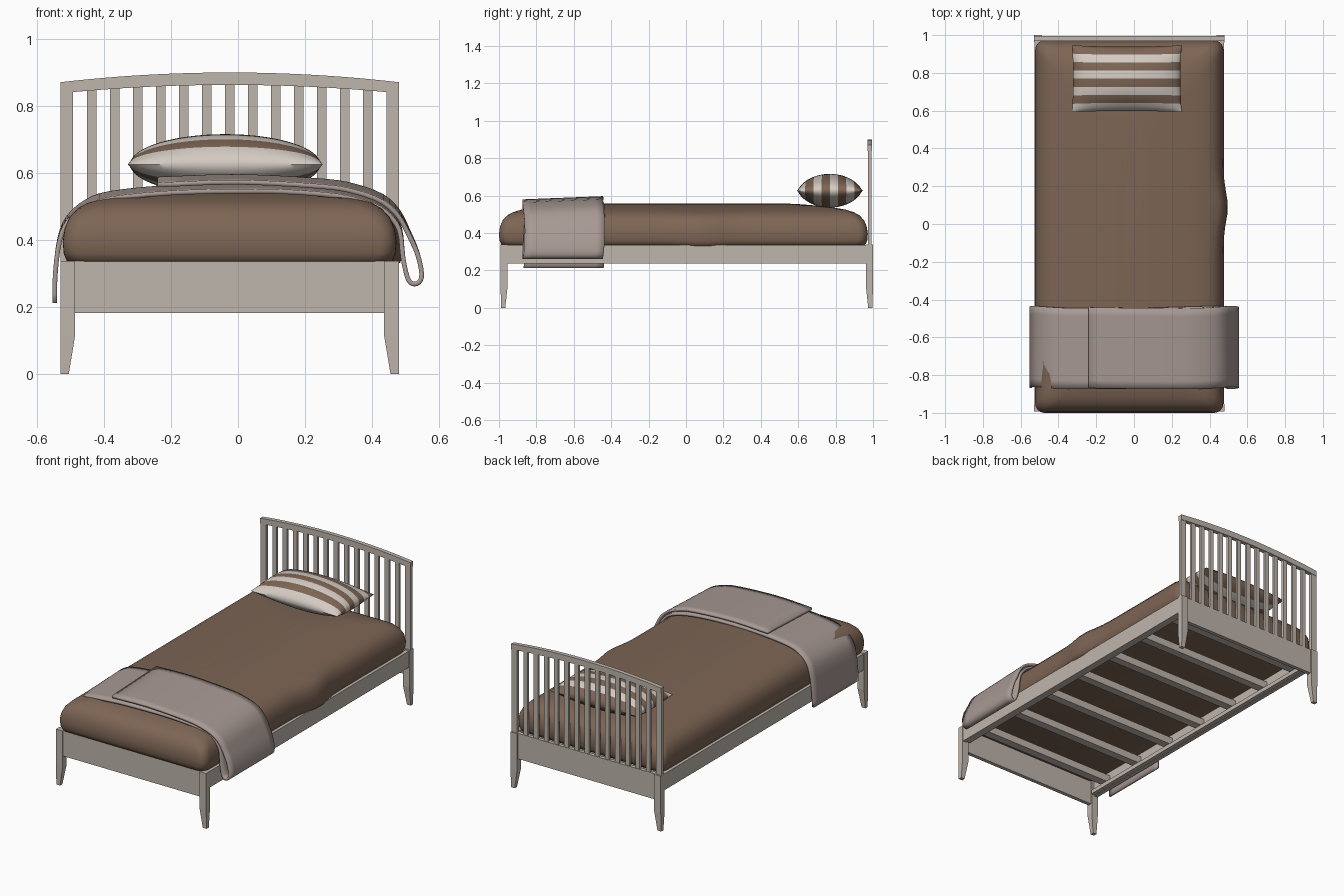
import bpy, bmesh, math
from mathutils import Vector

if "Cube" in bpy.data.objects:
    bpy.data.objects.remove(bpy.data.objects["Cube"])


def material(name, rgb):
    m = bpy.data.materials.new(name)
    m.diffuse_color = (*rgb, 1)
    m.use_nodes = True
    m.node_tree.nodes["Principled BSDF"].inputs["Base Color"].default_value = m.diffuse_color
    return m


WOOD = material("pale wood", (0.52, 0.465, 0.415))
BROWN = material("brown bedding", (0.205, 0.13, 0.09))
BLANKET = material("mauve blanket", (0.39, 0.32, 0.295))
CREAM = material("cream stripe", (0.66, 0.60, 0.545))
CX = -0.025          # centre of the bed frame
HALF = 0.505         # half width of the frame


def make(name, verts, faces, mats, smooth=None):
    me = bpy.data.meshes.new(name)
    me.from_pydata([tuple(v) for v in verts], [], faces)
    for m in mats:
        me.materials.append(m)
    bm = bmesh.new()
    bm.from_mesh(me)
    bmesh.ops.recalc_face_normals(bm, faces=bm.faces)
    bm.to_mesh(me)
    bm.free()
    ob = bpy.data.objects.new(name, me)
    bpy.context.collection.objects.link(ob)
    if smooth:
        bpy.ops.object.select_all(action='DESELECT')
        ob.select_set(True)
        bpy.context.view_layer.objects.active = ob
        bpy.ops.object.shade_smooth_by_angle(angle=math.radians(smooth))
    return ob


def loft(name, rings, mats, smooth=None):
    """Join closed rings of equal length and cap both ends."""
    n = len(rings[0])
    verts = [p for r in rings for p in r]
    faces = [(i * n + j, i * n + (j + 1) % n, (i + 1) * n + (j + 1) % n, (i + 1) * n + j)
             for i in range(len(rings) - 1) for j in range(n)]
    faces += [tuple(range(n))[::-1], tuple(range(len(verts) - n, len(verts)))]
    return make(name, verts, faces, mats, smooth)


def rect(x0, x1, y0, y1, z):
    return [(x0, y0, z), (x1, y0, z), (x1, y1, z), (x0, y1, z)]


def box(name, x0, x1, y0, y1, z0, z1):
    return loft(name, [rect(x0, x1, y0, y1, z0), rect(x0, x1, y0, y1, z1)], [WOOD])


# Tapered legs, side rails with slat ledges, headboard posts
for s, side in ((-1, "left"), (1, "right")):
    def span(a, b):
        return sorted((CX + s * a, CX + s * b))
    for t, end in ((-1, "front"), (1, "back")):
        def depth(a, b):
            o = -0.992 if t < 0 else 1.0
            return sorted((o - t * a, o - t * b))
        loft(f"{end}_{side}_leg", [
            rect(*span(HALF, HALF - 0.025), *depth(0.004, 0.026), 0),
            rect(*span(HALF, HALF - 0.044), *depth(0, 0.038), 0.115),
            rect(*span(HALF, HALF - 0.044), *depth(0, 0.038), 0.338)], [WOOD])
    box(f"{side}_rail", *span(HALF - 0.003, HALF - 0.027), -0.96, 0.965, 0.237, 0.336)
    box(f"{side}_slat_ledge", *span(HALF - 0.027, HALF - 0.052), -0.95, 0.96, 0.24, 0.265)
    box(f"{side}_headboard_post", *span(HALF, HALF - 0.037), 0.972, 0.992, 0.338, 0.845)

# End panels
box("front_panel", CX - 0.463, CX + 0.463, -0.985, -0.962, 0.183, 0.338)
box("headboard_panel", CX - 0.463, CX + 0.463, 0.97, 0.993, 0.183, 0.338)

# Arched top rail of the headboard
sections = []
for i in range(25):
    u = -1 + i / 12
    x = CX + HALF * u
    top, low = 0.90 - 0.029 * u * u, 0.863 - 0.025 * u * u
    sections.append([(x, 0.97, low), (x, 0.995, low), (x, 0.995, top), (x, 0.97, top)])
loft("headboard_top_rail", sections, [WOOD], 30)

# Headboard spindles
for i in range(13):
    x = CX + (i - 6) * 0.0686
    u = (x - CX) / HALF
    box(f"headboard_spindle_{i + 1}", x - 0.014, x + 0.014, 0.975, 0.99,
        0.335, 0.866 - 0.025 * u * u)

# Cross slats under the mattress
for i in range(7):
    y = -0.84 + 0.28 * i
    box(f"cross_slat_{i + 1}", CX - 0.48, CX + 0.48, y - 0.025, y + 0.025, 0.265, 0.31)


# Mattress: stacked rounded rectangles, with a slight cover bulge on the right
def mattress_ring(inset, z):
    hx, hy, cy = 0.498 - inset, 0.986 - inset, -0.014
    r = 0.05 + inset * 0.12
    corners = [(1, -1, -90), (1, 1, 0), (-1, 1, 90), (-1, -1, 180)]
    arcs = []
    for sx, sy, a0 in corners:
        arcs.append([Vector((CX + sx * (hx - r) + r * math.cos(math.radians(a0 + 15 * k)),
                             cy + sy * (hy - r) + r * math.sin(math.radians(a0 + 15 * k)), z))
                     for k in range(7)])
    ring = []
    for k in range(4):
        ring += arcs[k]
        a, b = arcs[k][-1], arcs[(k + 1) % 4][0]
        n = 28 if k % 2 == 0 else 10
        ring += [a.lerp(b, j / n) for j in range(1, n)]
    for p in ring:
        if p.x > 0.4 and z < 0.5:
            g = math.exp(-((p.y - 0.09) / 0.11) ** 2)
            p.x += 0.024 * g
            if z < 0.37:
                p.z -= 0.006 * g
    return ring


loft("mattress", [mattress_ring(*p) for p in (
    (0.03, 0.330), (0.012, 0.338), (0.003, 0.36), (0, 0.395), (0.006, 0.435), (0.02, 0.468),
    (0.045, 0.495), (0.075, 0.511), (0.12, 0.525), (0.19, 0.537), (0.28, 0.547),
    (0.38, 0.555), (0.46, 0.558))], [BROWN], 60)

# Blanket: one ribbon draped over the bed, folded back on itself on the right
path = [(-.547, .212), (-.545, .30), (-.532, .40), (-.505, .46), (-.45, .503), (-.38, .527),
        (-.2, .545), (0, .55), (.15, .548), (.3, .535), (.4, .51), (.45, .478), (.482, .43),
        (.492, .35), (.505, .29), (.52, .27), (.54, .274), (.548, .30), (.535, .36),
        (.508, .42), (.478, .475), (.43, .518), (.35, .548), (.25, .564), (0, .577), (-.24, .569)]


def spline(pts, steps):
    out = []
    P = [Vector(p) for p in pts]
    P = [2 * P[0] - P[1]] + P + [2 * P[-1] - P[-2]]
    for a, b, c, d in zip(P, P[1:], P[2:], P[3:]):
        for k in range(steps):
            t = k / steps
            out.append(0.5 * (2 * b + (c - a) * t + (2 * a - 5 * b + 4 * c - d) * t * t
                              + (3 * b - a - 3 * c + d) * t ** 3))
    return out + [P[-2]]


line = spline(path, 3)
COLS = 10
verts, faces = [], []
for i, p in enumerate(line):
    lift = min(max((p.y - 0.35) / 0.15, 0), 1)
    wave = 0.006 * math.sin(i * 0.25)
    for j in range(COLS + 1):
        t = j / COLS
        verts.append((p.x, -0.868 + wave + t * 0.428,
                      p.y + lift * 0.017 * (t - 0.25)))
w = COLS + 1
for i in range(len(line) - 1):
    faces += [(i * w + j, i * w + j + 1, (i + 1) * w + j + 1, (i + 1) * w + j) for j in range(COLS)]
blanket = make("folded_blanket", verts, faces, [BLANKET], 50)
mod = blanket.modifiers.new("thickness", 'SOLIDIFY')
mod.thickness = 0.014
mod.offset = 0

# Pillow: two puffed sheets meeting at a seam, striped in eight bands
NU, NV = 32, 40
verts, faces = [], []
for s in (1, -1):
    for i in range(NU + 1):
        for j in range(NV + 1):
            u = math.sin(math.pi / 2 * (-1 + 2 * i / NU))
            v = -1 + 2 * j / NV
            h = 0.09 * max(1 - u * u, 0) ** 0.5 * max(1 - v * v, 0) ** 0.65
            x = -0.038 + 0.291 * u * (1 - 0.025 * (1 - v * v))
            y = 0.769 + 0.177 * v * (1 - 0.04 * (1 - u * u))
            verts.append((x, y, 0.626 + s * h))
m = NV + 1
for k in range(2):
    o = k * (NU + 1) * m
    faces += [(o + i * m + j, o + (i + 1) * m + j, o + (i + 1) * m + j + 1, o + i * m + j + 1)
              for i in range(NU) for j in range(NV)]
pillow = make("striped_pillow", verts, faces, [CREAM, BROWN])
for f in pillow.data.polygons:
    band = (f.index % NV) // 5
    f.material_index = band % 2
bm = bmesh.new()
bm.from_mesh(pillow.data)
bmesh.ops.remove_doubles(bm, verts=bm.verts, dist=0.0001)
bmesh.ops.recalc_face_normals(bm, faces=bm.faces)
bm.to_mesh(pillow.data)
bm.free()
bpy.ops.object.select_all(action='DESELECT')
pillow.select_set(True)
bpy.context.view_layer.objects.active = pillow
bpy.ops.object.shade_smooth_by_angle(angle=math.radians(60))
